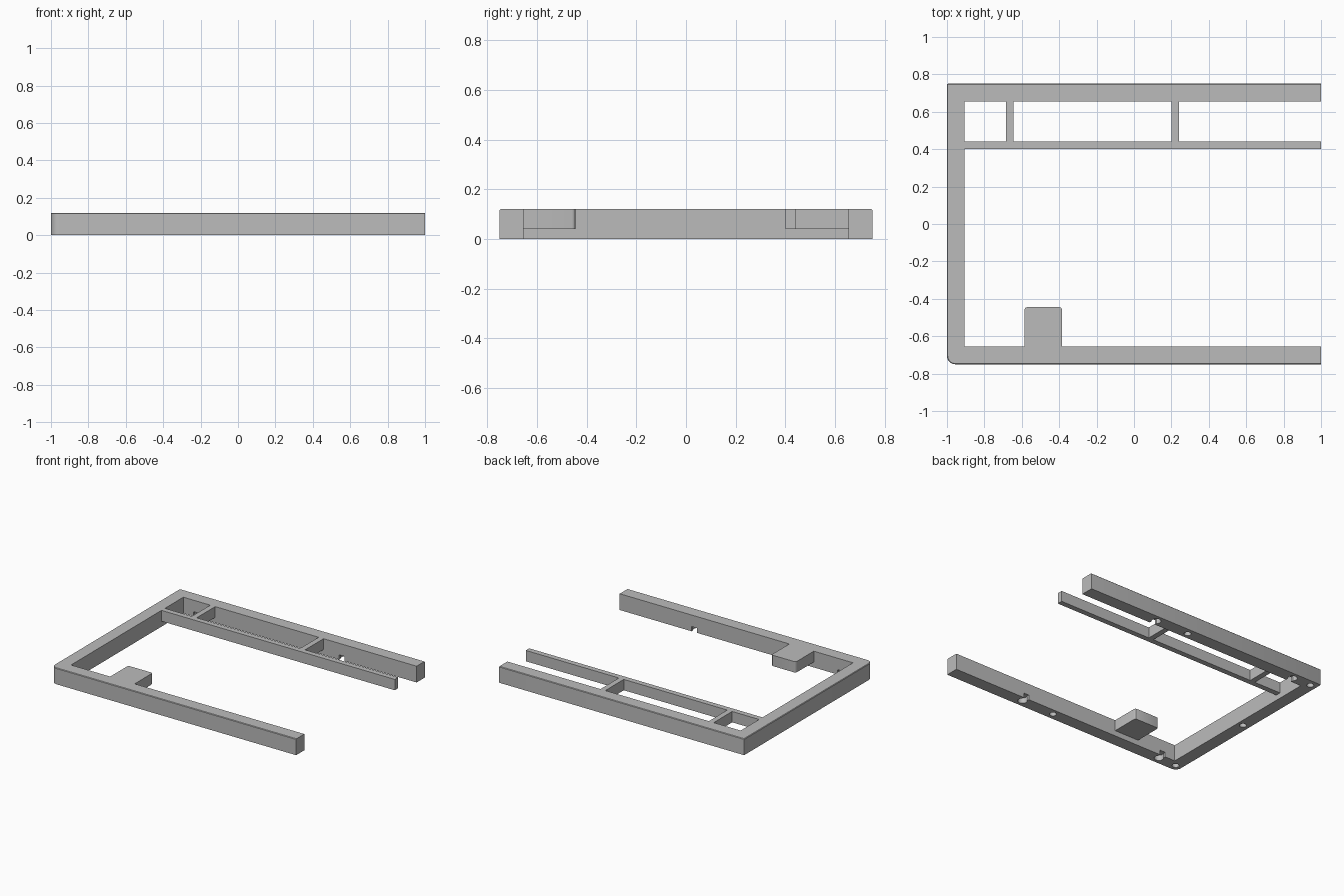
import bpy, bmesh, math
from mathutils import Matrix

cube = bpy.data.objects.get("Cube")
if cube:
    bpy.data.objects.remove(cube, do_unlink=True)

HEIGHT, RAISED = 0.12, 0.04      # frame height, underside of the raised parts
HALF_Y, INNER_Y, INNER_X = 0.75, 0.655, -0.905

grey = bpy.data.materials.new("plain grey")
grey.use_nodes = True
grey.diffuse_color = (0.5, 0.5, 0.5, 1)
grey.node_tree.nodes["Principled BSDF"].inputs["Base Color"].default_value = (0.5, 0.5, 0.5, 1)


def finish(bm, name):
    bmesh.ops.recalc_face_normals(bm, faces=bm.faces)
    mesh = bpy.data.meshes.new(name)
    bm.to_mesh(mesh)
    bm.free()
    mesh.materials.append(grey)
    obj = bpy.data.objects.new(name, mesh)
    bpy.context.collection.objects.link(obj)
    return obj


def extrude(points, z0, z1):
    bm = bmesh.new()
    face = bm.faces.new([bm.verts.new((x, y, z0)) for x, y in points])
    grown = bmesh.ops.extrude_face_region(bm, geom=[face])["geom"]
    for v in grown:
        if isinstance(v, bmesh.types.BMVert):
            v.co.z = z1
    return bm


def rect(x0, x1, y0, y1):
    return [(x0, y0), (x1, y0), (x1, y1), (x0, y1)]


def bevel(bm, test, width, segments):
    edges = [e for e in bm.edges if test(e)]
    bmesh.ops.bevel(bm, geom=edges, offset=width, segments=segments,
                    profile=0.5, affect='EDGES')


def upright_at(x, y):
    return lambda e: all(abs(v.co.x - x) < 1e-4 and abs(v.co.y - y) < 1e-4 for v in e.verts)


def outer_rim(e):
    a, b = e.verts
    mid = (a.co + b.co) / 2
    flat_top = min(a.co.z, b.co.z) > HEIGHT - 1e-4
    return flat_top and mid.x < 0.99 and (mid.x < INNER_X - 0.05 or abs(mid.y) > INNER_Y + 0.05)


# Three-sided frame, open on its left end
bm = extrude([(1, -HALF_Y), (1, -INNER_Y), (INNER_X, -INNER_Y), (INNER_X, INNER_Y),
              (1, INNER_Y), (1, HALF_Y), (-1, HALF_Y), (-1, -HALF_Y)], 0, HEIGHT)
bevel(bm, upright_at(-1, -HALF_Y), 0.045, 8)
bevel(bm, upright_at(-1, HALF_Y), 0.006, 2)
bevel(bm, outer_rim, 0.004, 1)
frame = finish(bm, "frame")


# Cutters for the underside
def pin(x, y, radius, depth):
    bm = bmesh.new()
    bmesh.ops.create_cone(bm, cap_ends=True, segments=24, radius1=radius, radius2=radius,
                          depth=depth * 2, matrix=Matrix.Translation((x, y, 0)))
    return finish(bm, "hole_cutter")


cutters = [pin(x, y, 0.024, 0.06) for x, y in
           [(-0.95, 0.7), (-0.95, 0), (-0.95, -0.7), (0.12, 0.7), (0.12, -0.7)]]
for x in (-0.8, 0.39):
    for side in (-1, 1):
        cutters.append(pin(x, side * 0.695, 0.032, 0.04))
        slot = rect(x - 0.022, x + 0.022, *sorted((side * 0.64, side * 0.69)))
        cutters.append(finish(extrude(slot, -0.02, 0.035), "slot_cutter"))

bpy.context.view_layer.objects.active = frame
for cutter in cutters:
    mod = frame.modifiers.new("cut", 'BOOLEAN')
    mod.operation, mod.solver, mod.object = 'DIFFERENCE', 'EXACT', cutter
    bpy.ops.object.modifier_apply(modifier=mod.name)
    bpy.data.objects.remove(cutter, do_unlink=True)

# Thin rail beside the back bar, with two cross ribs
finish(extrude(rect(INNER_X, 1, 0.4, 0.44), RAISED, HEIGHT), "inner_rail")
for name, x in (("right_rib", -0.665), ("left_rib", 0.22)):
    finish(extrude(rect(x - 0.02, x + 0.02, 0.44, INNER_Y), RAISED, HEIGHT), name)

# Block standing inward from the front bar
bm = extrude(rect(-0.585, -0.385, -INNER_Y, -0.445), RAISED, HEIGHT)
for x in (-0.585, -0.385):
    bevel(bm, upright_at(x, -0.445), 0.014, 3)
finish(bm, "mounting_block")

# Smooth the round corners, keep the edges crisp
for obj in bpy.context.scene.objects:
    obj.select_set(obj.type == 'MESH')
bpy.ops.object.shade_smooth_by_angle(angle=math.radians(30))
